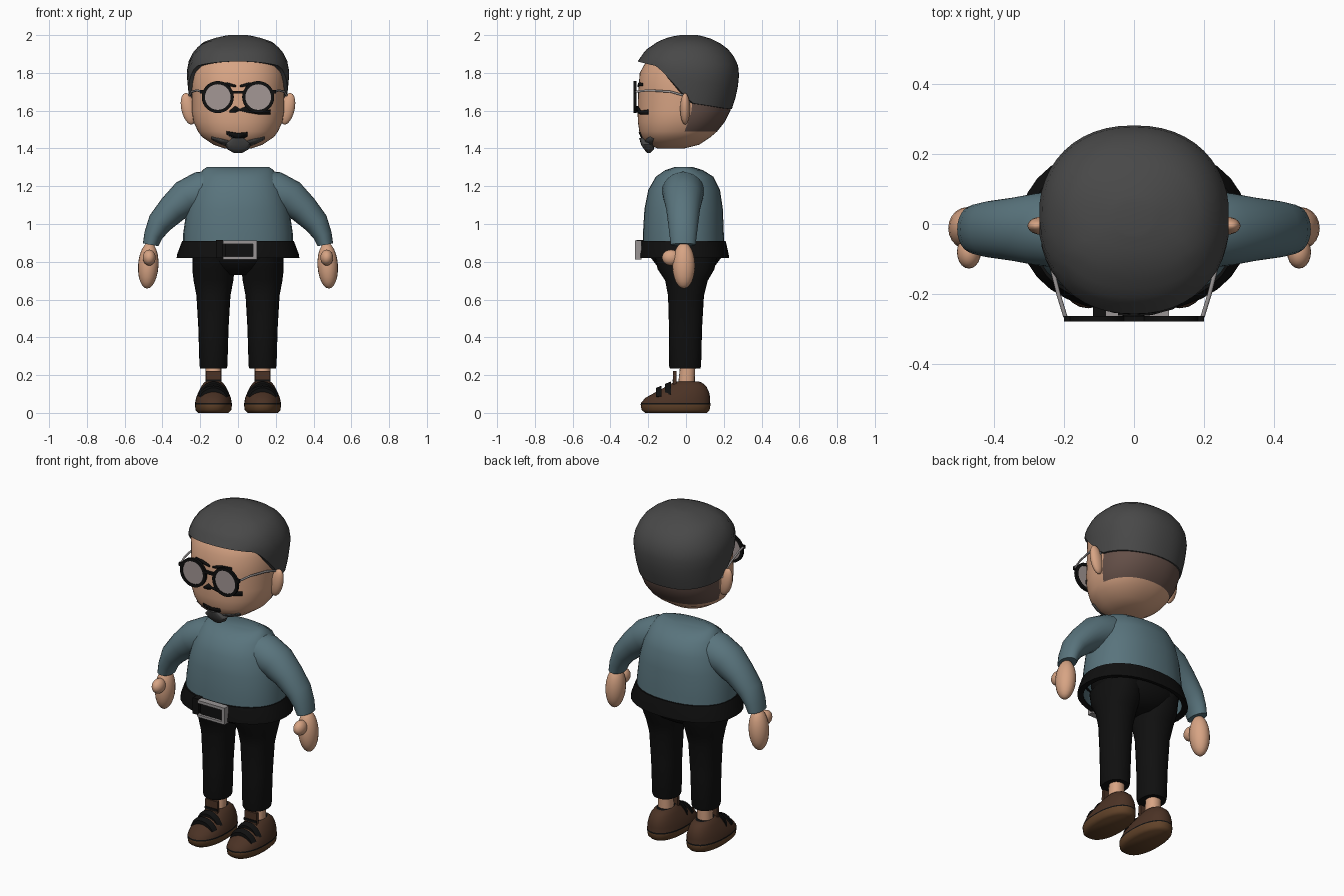
import bpy, bmesh
from math import sin, cos, pi, radians
from mathutils import Vector, Matrix

if "Cube" in bpy.data.objects:
    bpy.data.objects.remove(bpy.data.objects["Cube"])


def material(name, red, green, blue):
    mat = bpy.data.materials.new(name)
    mat.use_nodes = True
    colour = (red, green, blue, 1)
    mat.diffuse_color = colour
    shader = next(n for n in mat.node_tree.nodes if n.type == "BSDF_PRINCIPLED")
    shader.inputs["Base Color"].default_value = colour
    shader.inputs["Roughness"].default_value = 0.8
    return mat


skin = material("skin", .68, .37, .23)
hair = material("dark grey hair", .065, .065, .065)
stubble = material("shaved hair", .13, .08, .065)
shirt = material("blue grey cloth", .10, .175, .205)
black = material("black", .005, .005, .005)
leather = material("brown leather", .07, .032, .018)
sole = material("tan sole", .12, .055, .022)
lens = material("pale lens", .37, .31, .30)
metal = material("metal", .32, .30, .30)


def finish(name, bm, mats, rule=None, angle=50):
    """Turn a bmesh into a smooth shaded object, colouring faces by a rule."""
    bmesh.ops.recalc_face_normals(bm, faces=bm.faces)
    mesh = bpy.data.meshes.new(name)
    if rule:
        for face in bm.faces:
            face.material_index = rule(face.calc_center_median())
    bm.to_mesh(mesh)
    bm.free()
    for mat in mats:
        mesh.materials.append(mat)
    mesh.shade_smooth()
    mesh.set_sharp_from_angle(angle=radians(angle))
    obj = bpy.data.objects.new(name, mesh)
    bpy.context.collection.objects.link(obj)
    return obj


def power(value, p):
    return abs(value) ** p * (1 if value >= 0 else -1)


def outline(a, row, cx=0, p=.9):
    """Point at angle a (0 = front) on a level outline (z, half width, front y, back y)."""
    z, rx, front, back = row
    return Vector((cx + rx * power(sin(a), p),
                   (front + back) / 2 - (back - front) / 2 * power(cos(a), p), z))


def bridge(name, rings, mats, rule=None, caps=(True, True), angle=50):
    """Skin a stack of closed rings."""
    bm = bmesh.new()
    loops = [[bm.verts.new(p) for p in ring] for ring in rings]
    n = len(loops[0])
    for low, high in zip(loops, loops[1:]):
        for i in range(n):
            j = (i + 1) % n
            bm.faces.new((low[i], low[j], high[j], high[i]))
    for use, loop in zip(caps, (loops[0], loops[-1])):
        if use:
            bm.faces.new(loop)
    return finish(name, bm, mats, rule, angle)


def turn(n):
    return [2 * pi * i / n for i in range(n)]


def loft(name, rows, mats, rule=None, cx=0, caps=(True, True), n=32, angle=50):
    rings = [[outline(a, row, cx) for a in turn(n)] for row in rows]
    return bridge(name, rings, mats, rule, caps, angle)


def sample(rows, z):
    """Interpolate a profile at height z."""
    for low, high in zip(rows, rows[1:]):
        if z <= high[0]:
            t = max(0, (z - low[0]) / (high[0] - low[0]))
            return (z, *[a + (b - a) * t for a, b in zip(low[1:], high[1:])])
    return (z, *rows[-1][1:])


def ellipsoid(name, centre, radii, mat, tilt=0):
    bm = bmesh.new()
    place = Matrix.Translation(centre) @ Matrix.Rotation(tilt, 4, "Y") @ Matrix.Diagonal((*radii, 1))
    bmesh.ops.create_uvsphere(bm, u_segments=20, v_segments=12, radius=1, matrix=place)
    return finish(name, bm, [mat])


def box(name, low, high, mat):
    bm = bmesh.new()
    low, high = Vector(low), Vector(high)
    place = Matrix.Translation((low + high) / 2) @ Matrix.Diagonal((*(high - low), 1))
    bmesh.ops.create_cube(bm, size=1, matrix=place)
    return finish(name, bm, [mat], angle=30)


# Head with shaved back and sides
head_rows = [(1.40, .07, -.15, -.01), (1.42, .13, -.20, .07), (1.46, .19, -.235, .13),
             (1.49, .212, -.247, .165), (1.54, .235, -.255, .205), (1.60, .245, -.256, .235),
             (1.70, .245, -.253, .25), (1.80, .25, -.245, .25), (1.88, .22, -.20, .22),
             (1.94, .15, -.12, .15)]
loft("head", head_rows, [skin, stubble],
     lambda c: int(c.y > .015 and c.z > 1.49), n=48)

# Hair cap whose lower edge follows the hairline
hair_rows = [(1.60, .25, -.25, .24), (1.70, .263, -.255, .272), (1.80, .272, -.257, .282),
             (1.86, .262, -.256, .272), (1.92, .232, -.215, .23), (1.965, .18, -.15, .17),
             (1.99, .105, -.09, .11), (2.0, .05, -.03, .06)]
hairline = [(-.25, 1.86), (-.14, 1.835), (-.06, 1.75), (0, 1.68), (.03, 1.64), (.24, 1.61)]


def hair_ring(t, rows):
    ring = []
    for a in turn(48):
        edge = sample(hairline, 0)[1]
        y = .01 - .26 * cos(a)
        for (y0, z0), (y1, z1) in zip(hairline, hairline[1:]):
            if y >= y0:
                edge = z0 + (z1 - z0) * min(1, (y - y0) / (y1 - y0))
        ring.append(outline(a, sample(rows, edge + (2 - edge) * t)))
    return ring


bridge("hair", [hair_ring(0, head_rows)] + [hair_ring(sin(pi / 2 * k / 10), hair_rows) for k in range(11)],
       [hair], caps=(False, True))


# Face details laid on the head surface as thin strips of (x, top, bottom)
def face_strip(name, columns, mat):
    bm = bmesh.new()

    def vert(x, z):
        _, rx, front, back = sample(head_rows, z)
        bulge = max(0, 1 - abs(x / rx) ** 2.2) ** .45
        return bm.verts.new((x, (front + back) / 2 - (back - front) / 2 * bulge - .004, z))

    pairs = [(vert(x, top), vert(x, bottom)) for x, top, bottom in columns]
    for (a, b), (c, d) in zip(pairs, pairs[1:]):
        bm.faces.new((a, b, d, c))
    obj = finish(name, bm, [mat])
    thick = obj.modifiers.new("thickness", "SOLIDIFY")
    thick.thickness, thick.offset = .006, 0


face_strip("nose_shadow", [(-.045, 1.60, 1.59), (-.015, 1.625, 1.59), (.01, 1.61, 1.60),
                           (.05, 1.625, 1.59), (.11, 1.60, 1.58), (.17, 1.605, 1.58)], black)
face_strip("mouth", [(-.06, 1.49, 1.475), (-.03, 1.485, 1.46), (0, 1.48, 1.44), (.05, 1.485, 1.465)], black)
face_strip("teeth", [(-.05, 1.475, 1.468), (-.025, 1.465, 1.45)], metal)
loft("goatee", [(1.375, .02, -.205, -.19), (1.395, .055, -.222, -.17), (1.42, .07, -.238, -.17),
                (1.455, .03, -.248, -.20)], [hair], n=16)

for s, side in ((1, "left"), (-1, "right")):
    face_strip(side + "_beard_line", [(s * .05, 1.44, 1.41), (s * .09, 1.45, 1.425), (s * .14, 1.462, 1.45)], hair)
    face_strip(side + "_brow", [(s * .01, 1.735, 1.725), (s * .06, 1.75, 1.73), (s * .12, 1.745, 1.73)], black)
    ellipsoid(side + "_ear", (s * .262, -.005, 1.61), (.038, .026, .085), skin, s * .22)

    # Glasses
    upright = Matrix.Translation((s * .107, -.27, 1.672)) @ Matrix.Rotation(pi / 2, 4, "X")
    rim = []
    for r, y in ((.068, -.277), (.085, -.277), (.085, -.262), (.068, -.262), (.068, -.277)):
        rim.append([(s * .107 + r * sin(a), y, 1.672 + r * cos(a)) for a in turn(28)])
    bridge(side + "_glasses_rim", rim, [black], caps=(False, False), angle=30)
    bm = bmesh.new()
    bmesh.ops.create_cone(bm, cap_ends=True, segments=28, radius1=.07, radius2=.07, depth=.005, matrix=upright)
    finish(side + "_lens", bm, [lens], angle=30)
    box(side + "_hinge", (min(s * .18, s * .2), -.277, 1.69), (max(s * .18, s * .2), -.262, 1.71), black)
    path = bpy.data.curves.new(side + "_temple", "CURVE")
    path.dimensions, path.bevel_depth, path.bevel_resolution = "3D", .006, 1
    path.use_fill_caps = True
    points = [(.195, -.265, 1.70), (.215, -.20, 1.708), (.245, -.08, 1.70), (.258, -.01, 1.68), (.25, .02, 1.64)]
    line = path.splines.new("POLY")
    line.points.add(len(points) - 1)
    for point, (x, y, z) in zip(line.points, points):
        point.co = (s * x, y, z, 1)
    path.materials.append(metal)
    bpy.context.collection.objects.link(bpy.data.objects.new(side + "_temple", path))

    # Sleeve: rings of (x, z, radius across, radius in y, lean in degrees)
    sleeve = [(.10, 1.175, .115, .11, 70), (.18, 1.172, .112, .112, 65), (.27, 1.14, .098, .104, 54),
              (.345, 1.08, .08, .09, 44), (.415, 1.005, .066, .08, 36), (.448, .94, .05, .072, 20),
              (.462, .89, .042, .066, 10)]
    rings = [[(s * (x + r * cos(radians(d)) * sin(a)), -.015 - ry * cos(a), z + r * sin(radians(d)) * sin(a))
              for a in turn(24)] for x, z, r, ry, d in sleeve]
    bridge(side + "_sleeve", rings, [shirt])

    # Hand
    ellipsoid(side + "_hand", (s * .475, -.012, .78), (.054, .06, .122), skin, -s * .06)
    ellipsoid(side + "_thumb", (s * .47, -.08, .822), (.034, .047, .042), skin)

    # Trouser leg, ankle and shoe
    cx = s * .13
    loft(side + "_trouser_leg", [(.235, .07, -.085, .075), (.25, .074, -.09, .08), (.45, .08, -.09, .085),
                                 (.62, .09, -.095, .095), (.70, .105, -.11, .115), (.76, .112, -.15, .15),
                                 (.84, .11, -.17, .17)], [black], cx=cx, n=24)
    loft(side + "_ankle", [(.12, .042, -.045, .045), (.26, .042, -.03, .05)], [skin], cx=cx, n=16)
    loft(side + "_shoe", [(0, .08, -.215, .11), (.015, .095, -.235, .125), (.045, .098, -.24, .13),
                          (.053, .097, -.238, .128), (.08, .092, -.215, .128), (.11, .08, -.16, .122),
                          (.14, .065, -.105, .108), (.16, .05, -.07, .085), (.165, .042, -.06, .07)],
         [sole, black, leather], lambda c: 0 if c.z < .044 else 1 if c.z < .053 or c.z > .163 else 2, cx=cx, n=28)
    box(side + "_shoe_tongue", (cx - .04, -.068, .14), (cx + .04, -.05, .222), leather)
    box(side + "_tongue_stripe", (cx - .042, -.072, .165), (cx + .042, -.066, .178), black)
    for k, (y, height) in enumerate(((-.145, .082), (-.095, .104))):
        strap = [[(cx + (.08 + d) * cos(a), yy, .05 + (height + d) * sin(a)) for yy, d in
                  ((y - .015, 0), (y + .015, .012), (y + .015, -.02), (y - .015, -.02))]
                 for a in [pi * (.14 + .06 * i) for i in range(13)]]
        bridge(f"{side}_shoe_strap_{k}", strap, [black], angle=35)

box("glasses_bridge", (-.035, -.277, 1.69), (.035, -.262, 1.705), black)

# Jumper body, open at the hem
loft("jumper", [(.83, .29, -.228, .205), (.95, .29, -.228, .20), (1.08, .272, -.22, .195),
                (1.18, .245, -.20, .18), (1.25, .21, -.16, .145), (1.285, .188, -.11, .09),
                (1.302, .165, -.06, .035)], [shirt], caps=(False, True), angle=60)

# Trouser hips
loft("trouser_hips", [(.73, .08, -.09, .09), (.76, .17, -.14, .14), (.82, .235, -.185, .185),
                      (.88, .25, -.19, .18)], [black])

# Belt and buckle
loft("belt", [(.825, .288, -.226, .203), (.82, .325, -.25, .228), (.84, .322, -.25, .226),
              (.91, .296, -.238, .21), (.91, .275, -.215, .19)], [black], caps=(False, False), angle=40)
box("belt_plate", (-.07, -.255, .825), (.085, -.22, .90), black)
box("belt_loop", (-.117, -.262, .82), (-.08, -.22, .915), black)
for name, x0, z0, x1, z1 in (("top", -.08, .895, .1, .912), ("bottom", -.08, .812, .1, .827),
                             ("side", .08, .812, .1, .912)):
    box("buckle_" + name, (x0, -.27, z0), (x1, -.235, z1), metal)
